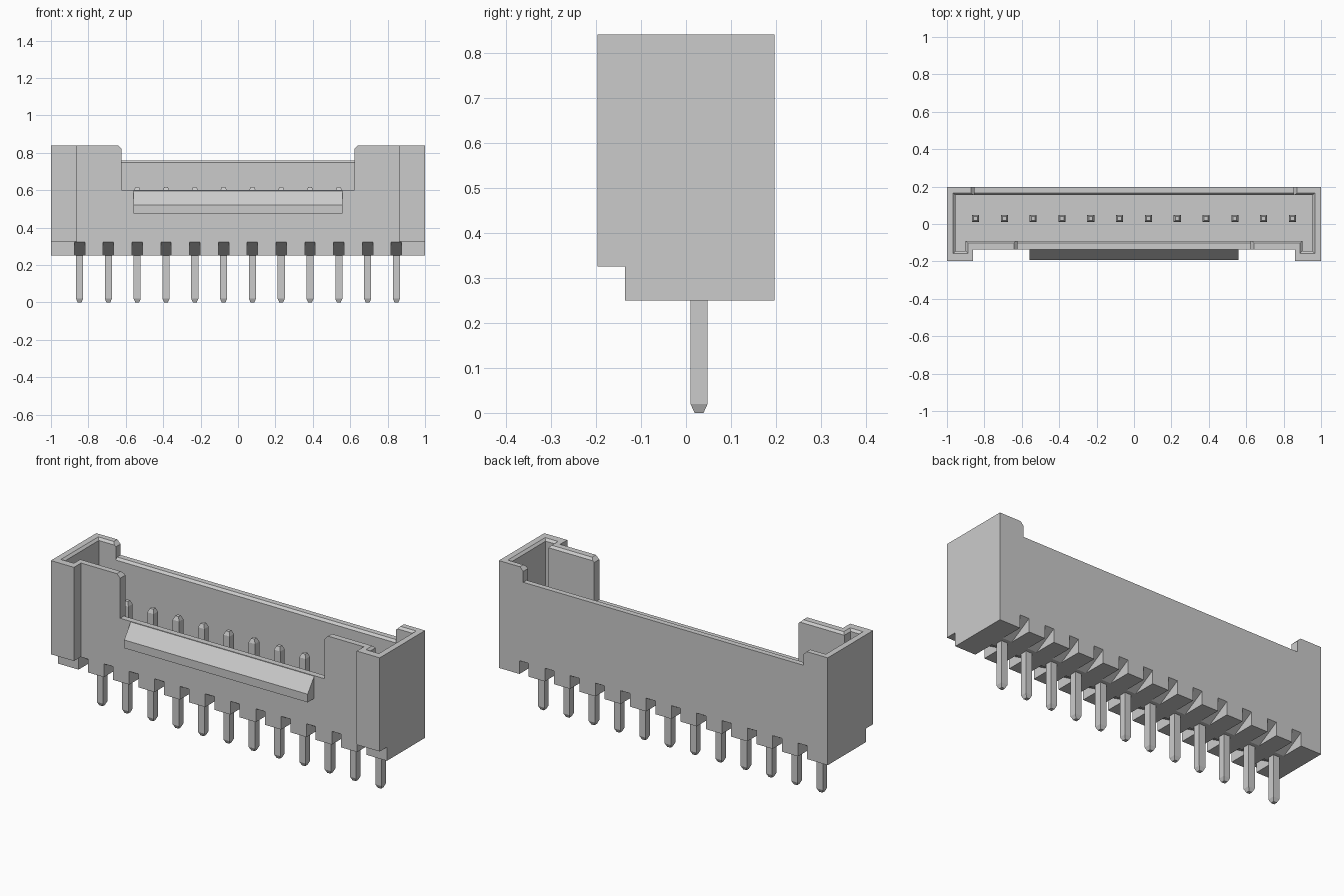
import bpy, bmesh

if "Cube" in bpy.data.objects:
    bpy.data.objects.remove(bpy.data.objects["Cube"])

def loft(bm, rings):
    """Closed solid through rings of equal point count."""
    vs = [[bm.verts.new(p) for p in r] for r in rings]
    n = len(vs[0])
    for a, b in zip(vs, vs[1:]):
        for i in range(n):
            j = (i + 1) % n
            bm.faces.new((a[i], a[j], b[j], b[i]))
    bm.faces.new(vs[0][::-1])
    bm.faces.new(vs[-1])

def along_x(bm, yz, x0, x1):
    loft(bm, [[(x, y, z) for y, z in yz] for x in (x0, x1)])

def along_y(bm, xz, y0, y1):
    loft(bm, [[(x, y, z) for x, z in xz] for y in (y0, y1)])

def finish(bm, name):
    bmesh.ops.recalc_face_normals(bm, faces=bm.faces[:])
    me = bpy.data.meshes.new(name)
    bm.to_mesh(me)
    bm.free()
    ob = bpy.data.objects.new(name, me)
    bpy.context.collection.objects.link(ob)
    return ob

def cut(target, bm):
    cutter = finish(bm, "cutter")
    cutter.hide_render = True
    mod = target.modifiers.new("cut", 'BOOLEAN')
    mod.operation = 'DIFFERENCE'
    mod.solver = 'EXACT'
    mod.object = cutter
    bpy.context.view_layer.objects.active = target
    bpy.ops.object.modifier_apply(modifier=mod.name)
    bpy.data.objects.remove(cutter)

def mirrored(half):
    return half + [(-x, y) for x, y in reversed(half)]

BOT, TOP, FLOOR = 0.25, 0.84, 0.37
FRONT, BACK, STEP = -0.197, 0.197, -0.135
PIN_Y, PIN_X = 0.029, [-0.847 + i * 0.154 for i in range(12)]

# Housing block: plan outline with a recessed front
plan = mirrored([(0.86, STEP), (0.86, FRONT), (1, FRONT), (1, BACK)])
bm = bmesh.new()
loft(bm, [[(x, y, z) for x, y in plan] for z in (BOT, TOP)])
housing = finish(bm, "housing")

# Cavity with key pockets in the front corners and a chamfered rim
def cavity(d, z):
    half = [(0.9 - d, -0.09 - d), (0.9 - d, -0.145 - d),
            (0.955 + d, -0.145 - d), (0.955 + d, 0.155 + d)]
    return [(x, y, z) for x, y in mirrored(half)]
bm = bmesh.new()
loft(bm, [cavity(0, FLOOR), cavity(0, TOP - 0.012), cavity(0.022, TOP + 0.01)])
cut(housing, bm)

# Front window and lowered back wall, both with chamfered top corners
def notch(w, z):
    c = 0.02
    return [(-w, z), (w, z), (w, TOP - c), (w + c + 0.02, TOP + 0.02),
            (-w - c - 0.02, TOP + 0.02), (-w, TOP - c)]
bm = bmesh.new()
along_y(bm, notch(0.622, 0.6), -0.25, 0.0)
cut(housing, bm)
bm = bmesh.new()
along_y(bm, notch(0.852, 0.76), 0.1, 0.25)
cut(housing, bm)

# Chamfers on the inner lips of the lowered walls
bm = bmesh.new()
along_x(bm, [(0.145, 0.738), (0.177, 0.77), (0.145, 0.77)], -0.852, 0.852)
along_x(bm, [(-0.08, 0.578), (-0.112, 0.61), (-0.08, 0.61)], -0.622, 0.622)
cut(housing, bm)

# Undercut below the projecting front corners
bm = bmesh.new()
along_x(bm, [(-0.25, 0.2), (STEP, 0.2), (STEP, 0.325), (-0.25, 0.325)], -1.1, 1.1)
cut(housing, bm)

# Wedge-shaped vent slots under each pin, front and back
bm = bmesh.new()
for x in PIN_X:
    for edge, out, inner in ((STEP, -0.16, -0.01), (BACK, 0.22, 0.07)):
        along_x(bm, [(out, 0.23), (out, 0.323), (edge, 0.323), (inner, BOT), (inner, 0.23)],
                x - 0.028, x + 0.028)
cut(housing, bm)

# Latch ramp on the front wall
bm = bmesh.new()
along_x(bm, [(STEP + 0.005, 0.475), (-0.192, 0.475), (-0.192, 0.52),
             (STEP, 0.597), (STEP + 0.005, 0.597)], -0.558, 0.558)
finish(bm, "latch_ramp")

# Square contact pins with tapered ends
bm = bmesh.new()
for px in PIN_X:
    rings = []
    for r, z in ((0.010, 0), (0.019, 0.02), (0.019, 0.595), (0.010, 0.616)):
        rings.append([(px + sx * r, PIN_Y + sy * r, z)
                      for sx, sy in ((-1, -1), (1, -1), (1, 1), (-1, 1))])
    loft(bm, rings)
finish(bm, "contact_pins")
